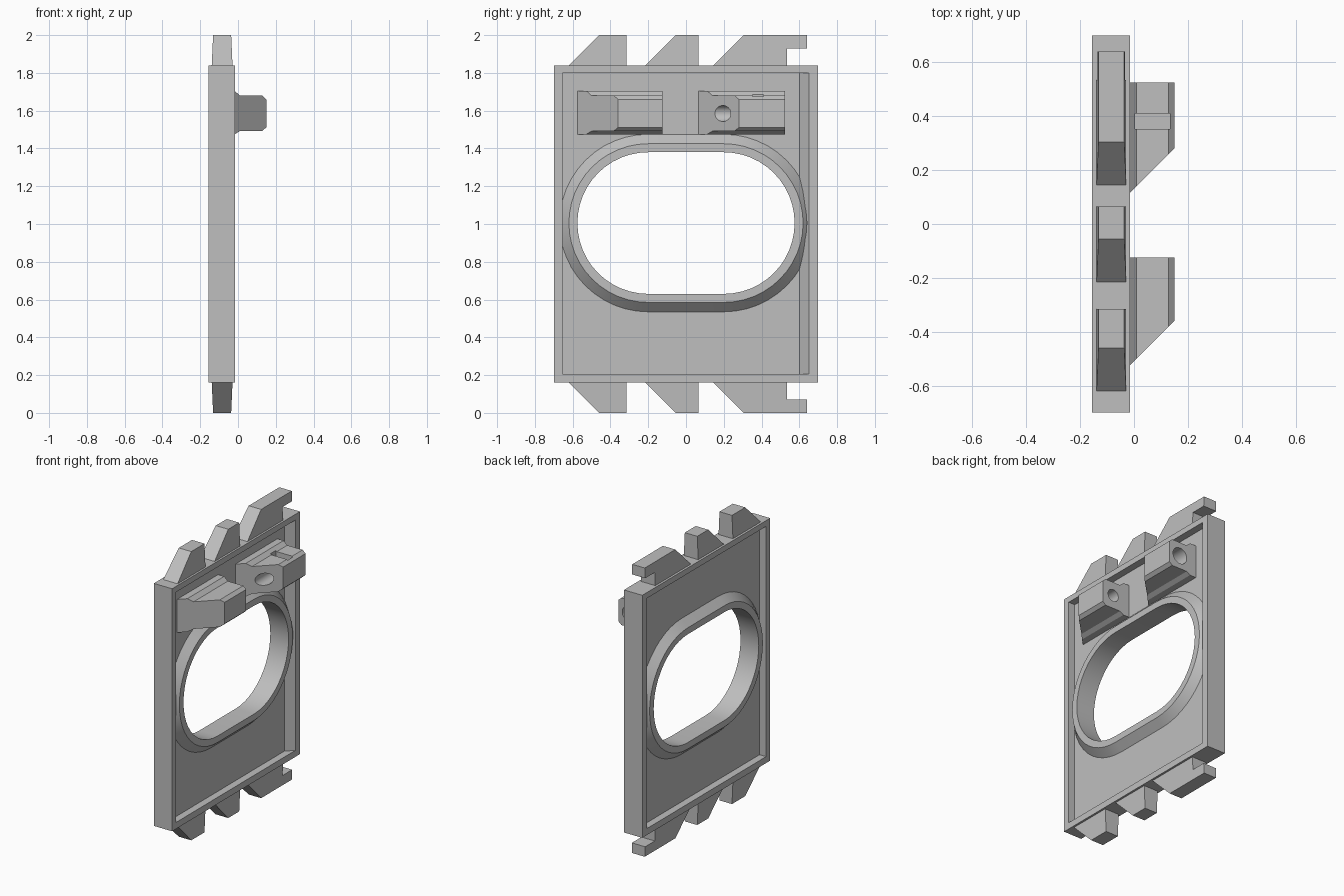
import bpy, bmesh, math
from mathutils import Vector

if "Cube" in bpy.data.objects:
    bpy.data.objects.remove(bpy.data.objects["Cube"], do_unlink=True)

grey = bpy.data.materials.new("light grey")
grey.use_nodes = True
grey.diffuse_color = (0.52, 0.52, 0.52, 1)
grey.node_tree.nodes["Principled BSDF"].inputs["Base Color"].default_value = (0.52, 0.52, 0.52, 1)

FRONT, BACK = -0.015, -0.155          # the two faces of the plate
DEPTH = 0.05                          # pocket depth
FLOOR, BACK_FLOOR = FRONT - DEPTH, BACK + DEPTH
MID_Z = 1.005                         # height of the oval opening


def loft(name, rings, closed=False):
    """Skin a list of equal-length point rings, capped or closed on itself."""
    bm = bmesh.new()
    rows = [[bm.verts.new(p) for p in ring] for ring in rings]
    n = len(rows[0])
    for i in range(len(rows) if closed else len(rows) - 1):
        a, b = rows[i], rows[(i + 1) % len(rows)]
        for j in range(n):
            k = (j + 1) % n
            bm.faces.new((a[j], a[k], b[k], b[j]))
    if not closed:
        bm.faces.new(rows[0])
        bm.faces.new(rows[-1])
    bmesh.ops.recalc_face_normals(bm, faces=bm.faces)
    mesh = bpy.data.meshes.new(name)
    bm.to_mesh(mesh)
    bm.free()
    mesh.materials.append(grey)
    ob = bpy.data.objects.new(name, mesh)
    bpy.context.collection.objects.link(ob)
    return ob


def box(name, x0, x1, y0, y1, z0, z1):
    return loft(name, [[(x, y0, z0), (x, y1, z0), (x, y1, z1), (x, y0, z1)] for x in (x0, x1)])


def stadium(x, r, half=0.2, steps=24):
    """Oval outline with straight top and bottom, at depth x."""
    pts = []
    for side in (1, -1):
        for i in range(steps + 1):
            a = math.pi * i / steps - math.pi / 2
            pts.append((x, side * (half + r * math.cos(a)), MID_Z + side * r * math.sin(a)))
    return pts


def bore(x, z, r, y0, y1, steps=32):
    turn = [2 * math.pi * i / steps for i in range(steps)]
    return loft("bore_cutter", [[(x + r * math.cos(a), y, z + r * math.sin(a)) for a in turn]
                                for y in (y0, y1)])


def cut(ob, cutters):
    bpy.context.view_layer.objects.active = ob
    for c in cutters:
        c.hide_render = True
        m = ob.modifiers.new("cut", 'BOOLEAN')
        m.operation, m.solver, m.object = 'DIFFERENCE', 'EXACT', c
        bpy.ops.object.modifier_apply(modifier=m.name)
        bpy.data.objects.remove(c, do_unlink=True)


parts = []

# Plate with a pocket on each side and an oval opening
plate = box("plate", BACK, FRONT, -0.7, 0.7, 0.16, 1.84)
over = 0.02
pocket = loft("pocket_cutter", [
    [(FRONT + over, -0.655, z), (FLOOR, -0.655, z), (FLOOR, 0.6, z), (FRONT + over, 0.65 + over, z)]
    for z in (0.205, 1.8)])
back_pocket = box("back_cutter", BACK - over, BACK_FLOOR, -0.655, 0.65, 0.205, 1.8)
opening = loft("opening_cutter", [stadium(x, 0.44) for x in (-0.3, 0.1)])
cut(plate, [pocket, back_pocket, opening])
parts.append(plate)

# Chamfered collar lining the opening
parts.append(loft("opening_collar", [stadium(x, r) for x, r in (
    (FRONT, 0.375), (FRONT, 0.42), (FLOOR, 0.47),
    (BACK_FLOOR, 0.47), (BACK, 0.42), (BACK, 0.375))], closed=True))

# Latch teeth, mirrored on the top and bottom edges, slightly tapered
TEETH = {
    "front_tooth": [(-0.62, 0), (-0.46, 0.16), (-0.315, 0.16), (-0.315, 0)],
    "middle_tooth": [(-0.215, 0), (-0.055, 0.16), (0.065, 0.16), (0.065, 0)],
    "hooked_tooth": [(0.145, 0), (0.305, 0.16), (0.64, 0.16), (0.64, 0.09), (0.535, 0.09), (0.535, 0)],
}
for name, outline in TEETH.items():
    for edge, up in (("top", 1), ("bottom", -1)):
        rings = [[(-0.084 + side * (0.055 - 0.045 * h), y, 1 + up * (0.84 + h))
                  for y, h in outline] for side in (-1, 1)]
        parts.append(loft(edge + "_" + name, rings))

# Sloped lugs above the opening: flared foot, chamfered outer edges
UPPER = [(-0.075, 1.705), (-0.018, 1.705), (0.01, 1.68), (0.128, 1.68), (0.15, 1.66)]
LOWER = [(0.15, 1.512), (0.128, 1.492), (0.01, 1.492), (-0.018, 1.475), (-0.075, 1.475)]


def lug(name, start, end):
    section = UPPER + LOWER
    return loft(name, [[(x, start + x - FLOOR, z) for x, z in section],
                       [(x, end, z) for x, z in section]])


front_lug = lug("front_lug", -0.575, -0.125)
cut(front_lug, [bore(0.065, 1.585, 0.042, -0.32, 0)])
rear_lug = lug("rear_lug", 0.065, 0.525)
cut(rear_lug, [bore(0.065, 1.585, 0.042, 0, 0.7),
               bore(0.065, 1.585, 0.056, 0.42, 0.7),
               box("slot_cutter", 0.003, 0.133, 0.352, 0.41, 1.645, 1.8)])
parts += [front_lug, rear_lug]

# Smooth the curved walls, keep edges sharp
bpy.ops.object.select_all(action='DESELECT')
for ob in parts:
    ob.select_set(True)
bpy.context.view_layer.objects.active = plate
bpy.ops.object.shade_smooth_by_angle(angle=math.radians(25))
